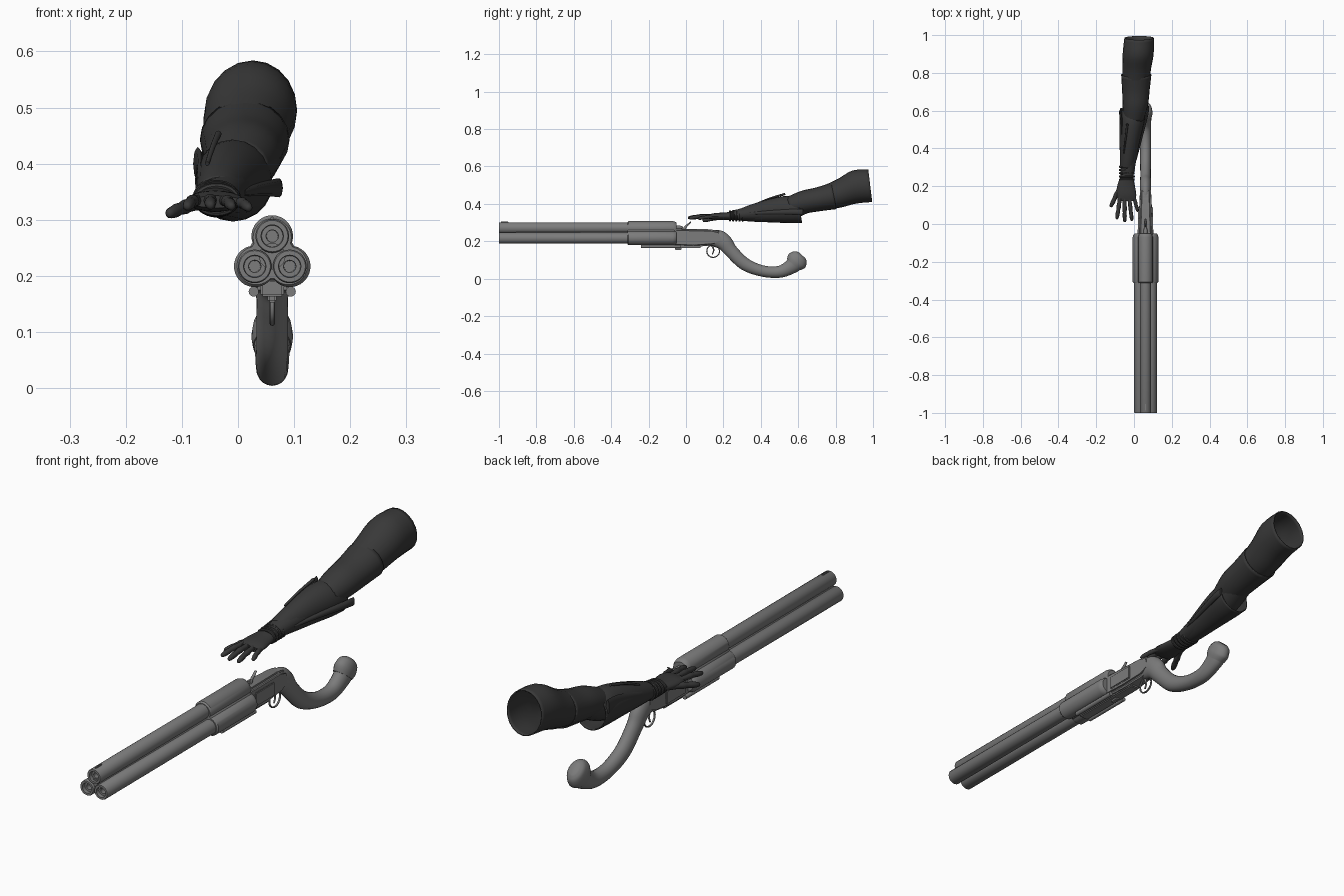
import bpy, bmesh, math
from mathutils import Vector

if "Cube" in bpy.data.objects:
    bpy.data.objects.remove(bpy.data.objects["Cube"])


def material(name, value):
    m = bpy.data.materials.new(name)
    m.use_nodes = True
    m.diffuse_color = (value, value, value, 1)
    m.node_tree.nodes["Principled BSDF"].inputs["Base Color"].default_value = (value, value, value, 1)
    return m


STEEL = material("grey_steel", 0.2)
LEATHER = material("dark_leather", 0.04)
AX, AZ = 0.061, 0.235          # axis of the barrel cluster
TAU = math.tau


def finish(bm, name, mat, angle=35):
    bmesh.ops.recalc_face_normals(bm, faces=bm.faces)
    me = bpy.data.meshes.new(name)
    bm.to_mesh(me)
    bm.free()
    me.materials.append(mat)
    ob = bpy.data.objects.new(name, me)
    bpy.context.collection.objects.link(ob)
    bpy.ops.object.select_all(action="DESELECT")
    ob.select_set(True)
    bpy.context.view_layer.objects.active = ob
    bpy.ops.object.shade_smooth_by_angle(angle=math.radians(angle))
    return ob


def skin(rings, name, mat, caps=True, loop=False, angle=35):
    """Bridge equal rings of points into a surface."""
    bm = bmesh.new()
    vs = [[bm.verts.new(p) for p in r] for r in rings]
    n = len(vs[0])
    pairs = list(zip(vs, vs[1:])) + ([(vs[-1], vs[0])] if loop else [])
    for r, s in pairs:
        for i in range(n):
            j = (i + 1) % n
            bm.faces.new((r[i], r[j], s[j], s[i]))
    if caps and not loop:
        bm.faces.new(vs[0])
        bm.faces.new(vs[-1])
    return finish(bm, name, mat, angle)


def spline(st, k):
    """Catmull-Rom refinement of the stations."""
    out = []
    for i in range(len(st) - 1):
        p = [st[max(0, min(len(st) - 1, i + d))] for d in (-1, 0, 1, 2)]
        for s in range(k):
            t = s / k
            out.append(tuple(
                0.5 * (2 * b + (c - a) * t + (2 * a - 5 * b + 4 * c - d) * t * t
                       + (3 * b - a - 3 * c + d) * t ** 3) for a, b, c, d in zip(*p)))
    return out + [tuple(st[-1])]


def loft(name, mat, st, n=20, k=4, upright=False, caps=True, tilt=0):
    """Elliptical tube through stations of (x, y, z, side radius, height radius)."""
    st = spline(st, k)
    rings = []
    for i, s in enumerate(st):
        c = Vector(s[:3])
        t = Vector(st[min(i + 1, len(st) - 1)][:3]) - Vector(st[max(i - 1, 0)][:3])
        t = Vector((0, 1, 0)) if upright else t.normalized()
        side = (Vector((1, 0, 0)) - t * t.x).normalized()
        up = side.cross(t)
        ring = []
        for a in range(n):
            p = c + side * s[3] * math.cos(TAU * a / n) + up * s[4] * math.sin(TAU * a / n)
            p.y += tilt * (p.z - c.z)
            ring.append(p)
        rings.append(ring)
    return skin(rings, name, mat, caps, angle=45)


def lathe(name, mat, x, z, prof, n=28, loop=False):
    return skin([[(x + r * math.cos(TAU * a / n), y, z + r * math.sin(TAU * a / n))
                  for a in range(n)] for r, y in prof], name, mat, loop=loop)


def box(name, mat, lo, hi, bevel=0.004):
    bm = bmesh.new()
    bmesh.ops.create_cube(bm, size=1)
    for v in bm.verts:
        v.co = [(l + h) / 2 + c * (h - l) for l, h, c in zip(lo, hi, v.co)]
    bmesh.ops.bevel(bm, geom=bm.edges[:], offset=bevel, segments=2, affect="EDGES")
    return finish(bm, name, mat)


def band(name, mat, c, rx, rz, r, axis="y", n=28, m=8):
    """Elliptical ring around y, or around x for the guard."""
    rings = []
    for i in range(n):
        u = TAU * i / n
        ring = []
        for j in range(m):
            w = TAU * j / m
            p, q, h = (rx + r * math.cos(w)) * math.cos(u), (rz + r * math.cos(w)) * math.sin(u), r * math.sin(w)
            d = (p, h, q) if axis == "y" else (h * 1.5, p, q)
            ring.append(Vector(c) + Vector(d))
        rings.append(ring)
    return skin(rings, name, mat, loop=True)


# Three bored barrels around a central rib
for i, name in enumerate(("top_barrel", "right_barrel", "left_barrel")):
    a = TAU * (0.25 + i / 3)
    lathe(name, STEEL, AX + 0.036 * math.cos(a), AZ + 0.036 * math.sin(a),
          [(0.029, -0.2), (0.03, -0.997), (0.028, -1), (0.02, -1), (0.019, -0.985),
           (0.011, -0.985), (0.01, -0.9)])
lathe("barrel_rib", STEEL, AX, AZ, [(0.024, -0.2), (0.024, -0.99)], n=12)
box("front_sight", STEEL, (0.058, -0.99, 0.295), (0.064, -0.95, 0.306), 0.002)


# Lobed sleeve that holds the barrels
def lobed(y, r, scale=1, n=72):
    ring = []
    for i in range(n):
        a = TAU * i / n
        f = (a - TAU / 4 + TAU / 6) % (TAU / 3) - TAU / 6
        d = 0.036 * math.cos(f) + math.sqrt(max(0, r * r - (0.036 * math.sin(f)) ** 2))
        d = max(d, 0.043) * scale
        ring.append((AX + d * math.cos(a), y, AZ + d * math.sin(a)))
    return ring


skin([lobed(y, 0.037, s) for y, s in
      ((-0.313, 0.92), (-0.307, 1), (-0.07, 1), (-0.057, 0.95), (-0.05, 0.85))],
     "barrel_sleeve", STEEL)

# Receiver, underplate, hinge and lug
bm = bmesh.new()
outline = [(-0.07, 0.175), (-0.07, 0.268), (0.14, 0.264), (0.185, 0.252), (0.2, 0.2), (0.15, 0.178), (0.04, 0.17)]
face = bm.faces.new([bm.verts.new((AX - 0.036, y, z)) for y, z in outline])
ext = bmesh.ops.extrude_face_region(bm, geom=[face])["geom"]
for v in ext:
    if isinstance(v, bmesh.types.BMVert):
        v.co.x += 0.072
for v in bm.verts:
    if v.co.y > 0.1:
        v.co.x = AX + (v.co.x - AX) * 0.8
bmesh.ops.bevel(bm, geom=bm.edges[:], offset=0.01, segments=3, affect="EDGES")
finish(bm, "receiver", STEEL)
box("underplate", STEEL, (0.04, -0.24, 0.163), (0.082, 0.08, 0.195))
for sx, side in ((-1, "right"), (1, "left")):
    lathe(side + "_hinge_rod", STEEL, AX + sx * 0.033, 0.172, [(0.009, -0.24), (0.009, -0.03)], n=14)
    box(side + "_lock_plate", STEEL, (AX + sx * 0.036 - 0.004, -0.03, 0.19), (AX + sx * 0.036 + 0.004, 0.09, 0.245), 0.003)
box("release_lug", STEEL, (0.053, -0.06, 0.153), (0.069, -0.025, 0.17), 0.003)

# Hammer, trigger and guard
loft("hammer", STEEL, [(AX, -0.012, 0.26, 0.006, 0.009), (AX, 0.0, 0.28, 0.005, 0.007),
                       (AX, 0.012, 0.29, 0.006, 0.005), (AX, 0.026, 0.304, 0.005, 0.003)], n=10)
lathe("hammer_nipple", STEEL, AX, 0.274, [(0.01, -0.05), (0.01, -0.03), (0.004, -0.015)], n=14)
loft("trigger", STEEL, [(AX, 0.135, 0.185, 0.004, 0.006), (AX, 0.148, 0.155, 0.004, 0.004),
                        (AX, 0.14, 0.13, 0.003, 0.003)], n=8)
band("trigger_guard", STEEL, (AX, 0.145, 0.147), 0.034, 0.033, 0.003, "x")

# Swept grip with flared pommel
loft("grip", STEEL, [(AX, 0.13, 0.219, 0.028, 0.042), (AX, 0.175, 0.212, 0.029, 0.047),
                     (AX, 0.208, 0.19, 0.03, 0.043), (AX, 0.242, 0.147, 0.028, 0.036),
                     (AX, 0.315, 0.078, 0.028, 0.034), (AX, 0.41, 0.041, 0.028, 0.03),
                     (AX, 0.5, 0.037, 0.029, 0.032), (AX, 0.562, 0.065, 0.031, 0.04),
                     (AX, 0.59, 0.092, 0.035, 0.05)], k=6)
loft("pommel", STEEL, [(AX, 0.575, 0.075, 0.034, 0.046), (AX, 0.587, 0.089, 0.037, 0.055),
                       (AX, 0.597, 0.1, 0.036, 0.056), (AX, 0.612, 0.117, 0.031, 0.045),
                       (AX, 0.62, 0.126, 0.016, 0.026)], k=3)

# Upper arm, open at the shoulder, with overlapping cuff
upper = loft("upper_arm", LEATHER, [(0.027, 0.985, 0.497, 0.078, 0.087), (0.022, 0.9, 0.49, 0.082, 0.088),
                                    (0.014, 0.82, 0.457, 0.076, 0.076), (0.01, 0.74, 0.433, 0.07, 0.063)],
             upright=True, caps=False, tilt=-0.12)
cuff = loft("elbow_cuff", LEATHER, [(0.012, 0.79, 0.443, 0.08, 0.071), (0.01, 0.71, 0.425, 0.073, 0.063),
                                    (0.007, 0.63, 0.41, 0.067, 0.06), (-0.002, 0.55, 0.387, 0.054, 0.05)],
            upright=True, caps=False, tilt=-0.2)
loft("forearm", LEATHER, [(0.002, 0.66, 0.4, 0.055, 0.045), (-0.006, 0.56, 0.375, 0.058, 0.06),
                          (-0.02, 0.44, 0.36, 0.05, 0.052), (-0.038, 0.24, 0.338, 0.033, 0.024)], upright=True)

# Bracer with side ledge, top rod and straps
bracer = loft("bracer", LEATHER, [(-0.006, 0.61, 0.366, 0.068, 0.068), (-0.01, 0.55, 0.37, 0.067, 0.073),
                                  (-0.021, 0.45, 0.363, 0.055, 0.062), (-0.032, 0.35, 0.35, 0.043, 0.045),
                                  (-0.037, 0.3, 0.343, 0.037, 0.033)], upright=True, caps=False, tilt=-0.15)
for ob in (upper, cuff, bracer):
    mod = ob.modifiers.new("thickness", "SOLIDIFY")
    mod.thickness = 0.004
loft("bracer_ledge", LEATHER, [(0.074, 0.625, 0.357, 0.006, 0.017), (0.066, 0.58, 0.357, 0.01, 0.016),
                               (0.034, 0.45, 0.354, 0.009, 0.011), (0.008, 0.34, 0.348, 0.006, 0.006)],
     n=8, upright=True)
loft("bracer_ridge", LEATHER, [(-0.072, 0.6, 0.4, 0.008, 0.03), (-0.066, 0.52, 0.395, 0.008, 0.024),
                               (-0.068, 0.38, 0.365, 0.007, 0.014)], n=8, upright=True)
loft("bracer_rod", LEATHER, [(-0.055, 0.375, 0.4, 0.004, 0.004), (-0.045, 0.45, 0.43, 0.005, 0.005),
                             (-0.035, 0.53, 0.453, 0.006, 0.006)], n=8)
for i in range(5):
    band("wrist_band_%d" % (i + 1), LEATHER, (-0.038, 0.235 + 0.017 * i, 0.336 + 0.001 * i),
         0.036 + 0.001 * (i % 2), 0.024 + 0.0015 * i, 0.006)

# Gloved hand, palm down
loft("palm", LEATHER, [(-0.038, 0.25, 0.336, 0.034, 0.023), (-0.042, 0.205, 0.334, 0.046, 0.02),
                       (-0.04, 0.155, 0.333, 0.052, 0.018), (-0.038, 0.122, 0.332, 0.046, 0.011)], upright=True)


def digit(name, base, tip, r, bend=0.004):
    b, t = Vector(base), Vector(tip)
    pts = []
    for f, s in ((0, 1.05), (0.3, 0.95), (0.45, 1.1), (0.6, 0.9), (0.75, 1), (0.95, 0.75), (1, 0.3)):
        p = b.lerp(t, f) + Vector((0, 0, bend * math.sin(f * math.pi)))
        pts.append((*p, r * s, r * s))
    loft(name, LEATHER, pts, n=10, k=2)


digit("index_finger", (-0.073, 0.145, 0.334), (-0.091, 0.025, 0.323), 0.011)
digit("middle_finger", (-0.05, 0.14, 0.335), (-0.049, 0.01, 0.325), 0.011)
digit("ring_finger", (-0.025, 0.14, 0.334), (-0.011, 0.016, 0.323), 0.0105)
digit("little_finger", (-0.003, 0.155, 0.331), (0.02, 0.065, 0.32), 0.0095)
digit("thumb", (-0.07, 0.205, 0.33), (-0.124, 0.09, 0.31), 0.012, 0.002)
